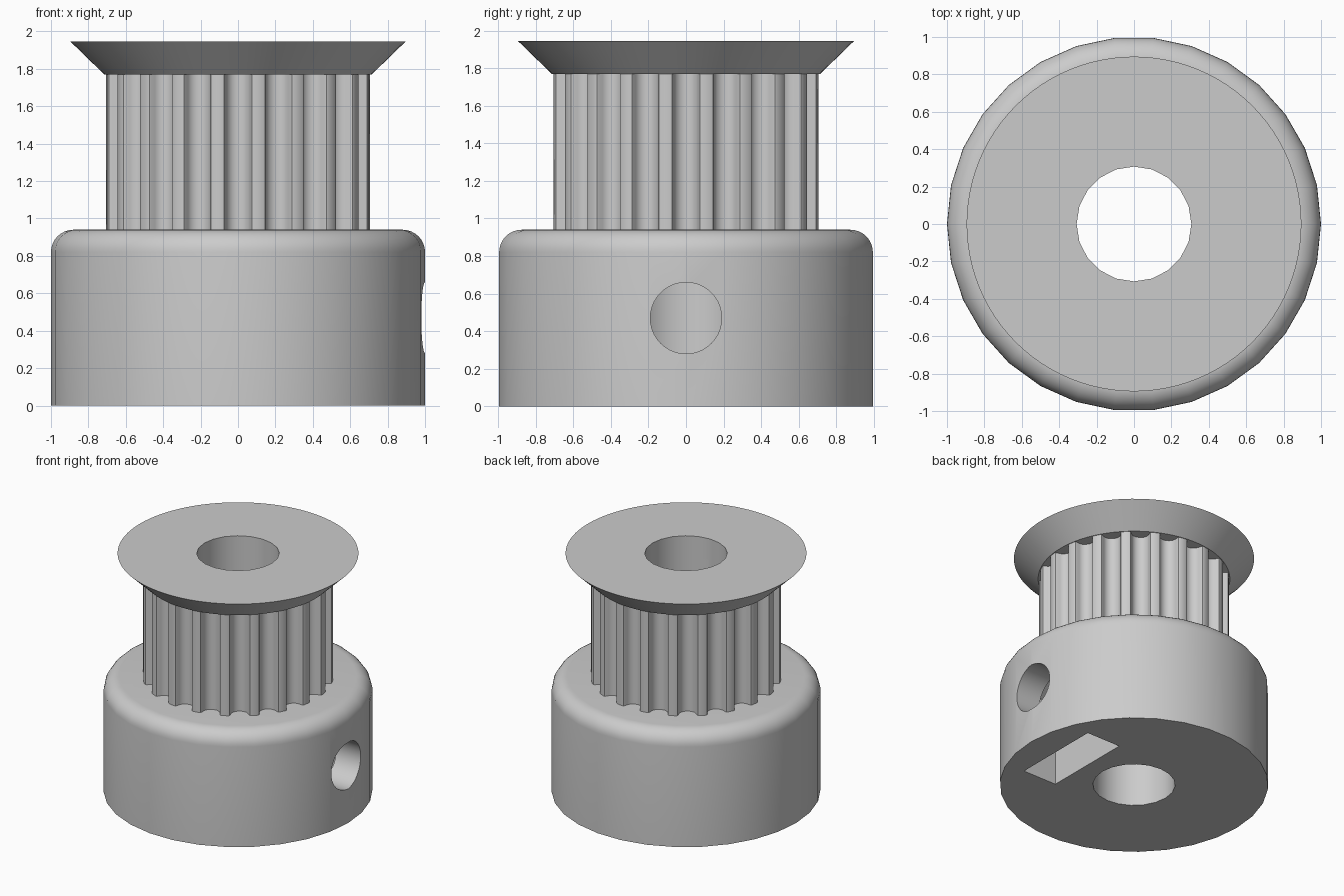
import bpy, bmesh, math
from mathutils import Matrix, Vector

if "Cube" in bpy.data.objects:
    bpy.data.objects.remove(bpy.data.objects["Cube"], do_unlink=True)

grey = bpy.data.materials.new("light grey")
grey.use_nodes = True
grey.diffuse_color = (0.6, 0.6, 0.6, 1)
grey.node_tree.nodes["Principled BSDF"].inputs["Base Color"].default_value = (0.6, 0.6, 0.6, 1)

BASE_TOP, TEETH_TOP, TOP = 0.94, 1.77, 1.945
TEETH, RADIUS = 20, 0.71


def finish(name, bm):
    bmesh.ops.recalc_face_normals(bm, faces=bm.faces)
    mesh = bpy.data.meshes.new(name)
    bm.to_mesh(mesh)
    bm.free()
    mesh.materials.append(grey)
    obj = bpy.data.objects.new(name, mesh)
    bpy.context.collection.objects.link(obj)
    return obj


def prism(name, points, offset):
    """Extrude a closed outline by an offset."""
    bm = bmesh.new()
    face = bm.faces.new([bm.verts.new(p) for p in points])
    top = bmesh.ops.extrude_face_region(bm, geom=[face])["geom"]
    bmesh.ops.translate(bm, vec=Vector(offset),
                        verts=[g for g in top if isinstance(g, bmesh.types.BMVert)])
    return finish(name, bm)


def turned(name, profile, segments):
    """Stack rings of (radius, height) into a capped solid."""
    bm = bmesh.new()
    rings = []
    for r, z in profile:
        angles = [math.tau * i / segments for i in range(segments)]
        rings.append([bm.verts.new((r * math.cos(a), r * math.sin(a), z)) for a in angles])
    for low, high in zip(rings, rings[1:]):
        for i in range(segments):
            j = (i + 1) % segments
            bm.faces.new((low[i], low[j], high[j], high[i]))
    bm.faces.new(rings[0][::-1])
    bm.faces.new(rings[-1])
    return finish(name, bm)


def cut(obj, cutters):
    bpy.ops.object.select_all(action="DESELECT")
    obj.select_set(True)
    bpy.context.view_layer.objects.active = obj
    for cutter in cutters:
        mod = obj.modifiers.new("cut", "BOOLEAN")
        mod.operation, mod.solver, mod.object = "DIFFERENCE", "EXACT", cutter
        bpy.ops.object.modifier_apply(modifier=mod.name)
    bpy.ops.object.shade_smooth_by_angle(angle=math.radians(30))


# Hub with a rounded upper rim
fillet = 0.12
rim = [(1 - fillet + fillet * math.cos(t), BASE_TOP - fillet + fillet * math.sin(t))
       for t in [math.pi / 2 * i / 8 for i in range(9)]]
hub = turned("hub", [(1, 0)] + rim, 30)

# Toothed barrel: half a groove as (sideways, depth), mirrored and repeated
half = [(0.087, 0), (0.0755, 0.0043), (0.0697, 0.0152), (0.0637, 0.04),
        (0.0526, 0.063), (0.029, 0.0823), (0, 0.089)]
groove = [(-s, d) for s, d in half] + [(s, d) for s, d in half[-2::-1]]
outline = []
for k in range(TEETH):
    turn = Matrix.Rotation(math.tau * k / TEETH, 3, "Z")
    for s, d in groove:
        rim_x = math.sqrt(RADIUS ** 2 - s ** 2)
        outline.append(turn @ Vector((rim_x - d, s, BASE_TOP)))
barrel = prism("toothed_barrel", outline, (0, 0, TEETH_TOP - BASE_TOP))

# Flared retaining flange
flange = turned("flange", [(0.715, TEETH_TOP), (0.895, TOP)], 96)

# Cutters: shaft bore, set screw hole and captive nut slot
bore = turned("bore_cutter", [(0.307, -0.5), (0.307, 2.5)], 20)
screw = turned("screw_cutter", [(0.19, 0), (0.19, 1.2)], 40)
screw.data.transform(Matrix.Translation((0, 0, 0.47)) @ Matrix.Rotation(math.pi / 2, 4, "Y"))
slot = prism("nut_slot_cutter",
             [(0.455, y, z) for y, z in [(-0.37, -0.2), (0.37, -0.2), (0.37, 0.68),
                                         (0, 0.89), (-0.37, 0.68)]],
             (0.305, 0, 0))

cut(hub, [bore, screw, slot])
cut(barrel, [bore])
cut(flange, [bore])
for helper in (bore, screw, slot):
    bpy.data.objects.remove(helper, do_unlink=True)
